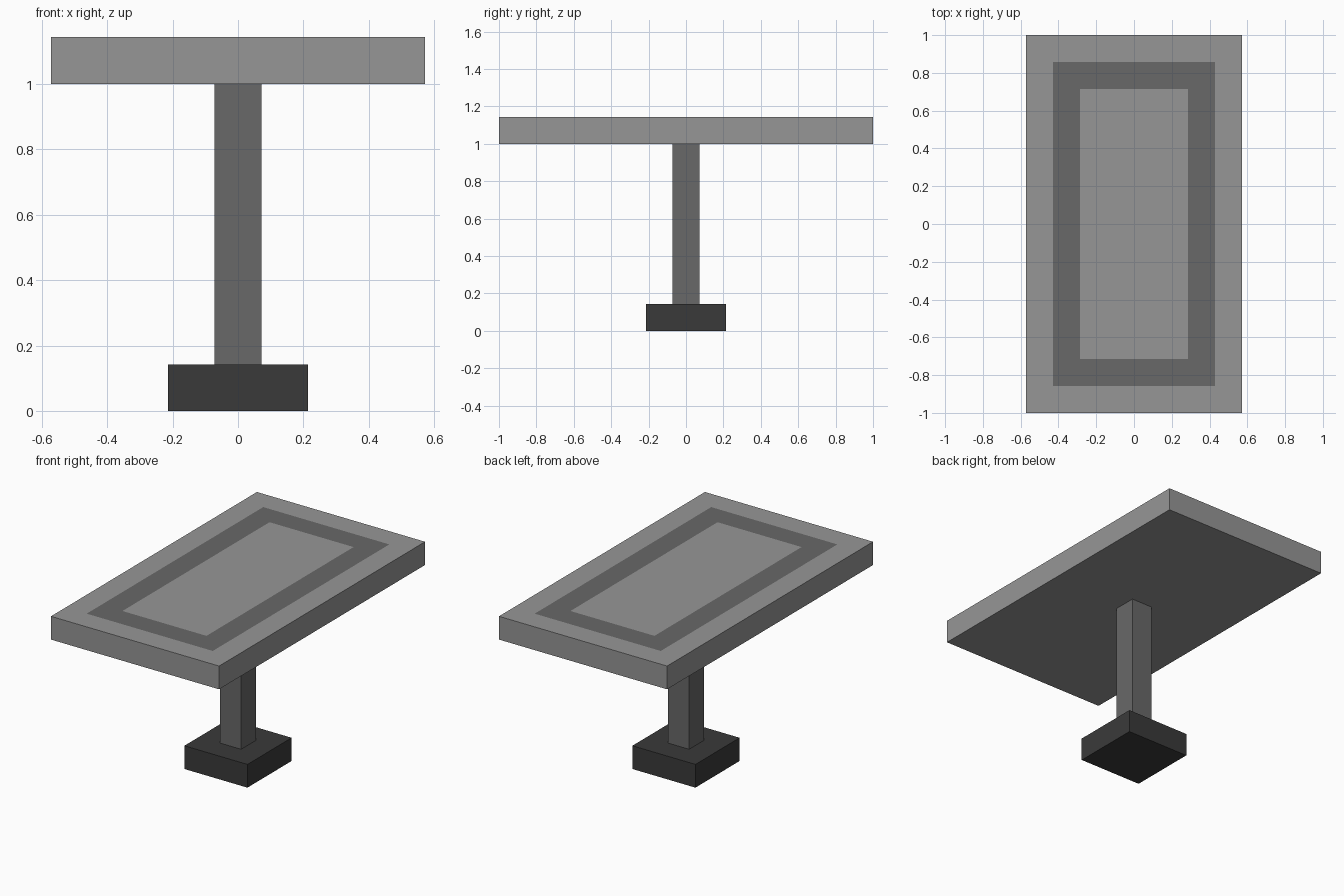
import bpy, bmesh
from mathutils import Matrix, Vector

if "Cube" in bpy.data.objects:
    bpy.data.objects.remove(bpy.data.objects["Cube"])

U = 1 / 7  # module that every dimension follows


def grey(name, v):
    m = bpy.data.materials.new(name)
    m.diffuse_color = (v, v, v, 1)
    m.use_nodes = True
    m.node_tree.nodes["Principled BSDF"].inputs["Base Color"].default_value = m.diffuse_color
    return m


LIGHT = grey("light_grey", 0.305)
MID = grey("mid_grey", 0.138)
DARK = grey("dark_grey", 0.042)


def box(name, sx, sy, z0, z1, mats, border=False):
    bm = bmesh.new()
    bmesh.ops.create_cube(bm, size=1, matrix=Matrix.Translation((0, 0, (z0 + z1) / 2))
                          @ Matrix.Diagonal((sx, sy, z1 - z0, 1)))
    if border:
        # Two flush insets on the top face; the second ring is the dark border
        bm.normal_update()
        top = max(bm.faces, key=lambda f: f.calc_center_median().z)
        for index in (0, 1):
            ring = bmesh.ops.inset_individual(bm, faces=[top], thickness=U, use_even_offset=True)
            for f in ring["faces"]:
                if f is not top:
                    f.material_index = index
    me = bpy.data.meshes.new(name)
    bm.to_mesh(me)
    bm.free()
    for m in mats:
        me.materials.append(m)
    ob = bpy.data.objects.new(name, me)
    bpy.context.collection.objects.link(ob)
    return ob


# Foot, column and bordered table top
box("base", 3 * U, 3 * U, 0, U, [DARK])
box("column", U, U, U, 7 * U, [MID])
box("table_top", 8 * U, 14 * U, 7 * U, 8 * U, [LIGHT, MID], border=True)
